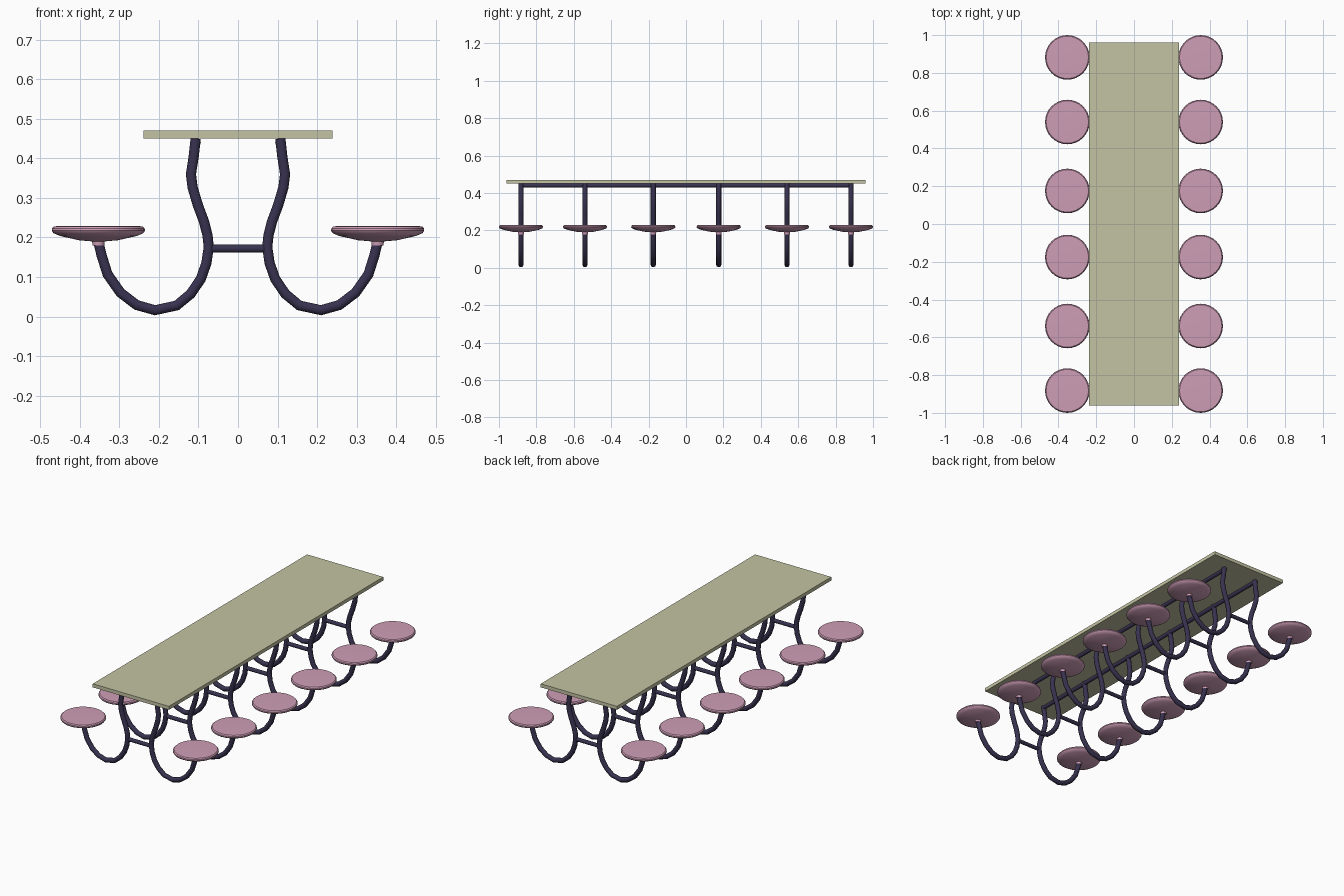
import bpy, bmesh, math

if "Cube" in bpy.data.objects:
    bpy.data.objects.remove(bpy.data.objects["Cube"])

def material(name, rgb):
    m = bpy.data.materials.new(name)
    m.diffuse_color = (*rgb, 1)
    m.use_nodes = True
    m.node_tree.nodes["Principled BSDF"].inputs["Base Color"].default_value = m.diffuse_color
    return m

TOP = material("olive_top", (0.55, 0.55, 0.37))
PINK = material("pink_seat", (0.62, 0.34, 0.47))
STEEL = material("dark_steel", (0.04, 0.032, 0.08))

def finish(ob, mat, angle=None):
    ob.data.materials.clear()
    ob.data.materials.append(mat)
    bpy.ops.object.select_all(action='DESELECT')
    ob.select_set(True)
    bpy.context.view_layer.objects.active = ob
    if angle:
        bpy.ops.object.shade_smooth_by_angle(angle=math.radians(angle))
    return ob

def tube(name, points, radius):
    cu = bpy.data.curves.new(name, 'CURVE')
    cu.dimensions = '3D'
    cu.bevel_depth = radius
    cu.bevel_resolution = 3
    cu.use_fill_caps = True
    sp = cu.splines.new('POLY')
    sp.points.add(len(points) - 1)
    for p, co in zip(sp.points, points):
        p.co = (*co, 1)
    ob = bpy.data.objects.new(name, cu)
    bpy.context.collection.objects.link(ob)
    bpy.ops.object.select_all(action='DESELECT')
    ob.select_set(True)
    bpy.context.view_layer.objects.active = ob
    bpy.ops.object.convert(target='MESH')
    return finish(bpy.context.object, STEEL, 50)

def lathe(name, profile, x, y, segments=32):
    bm = bmesh.new()
    vs = [bm.verts.new((r, 0, z)) for r, z in profile]
    es = [bm.edges.new(e) for e in zip(vs, vs[1:])]
    bmesh.ops.spin(bm, geom=vs + es, cent=(0, 0, 0), axis=(0, 0, 1),
                   angle=math.tau, steps=segments)
    bmesh.ops.remove_doubles(bm, verts=bm.verts, dist=1e-5)
    bmesh.ops.recalc_face_normals(bm, faces=bm.faces)
    me = bpy.data.meshes.new(name)
    bm.to_mesh(me)
    bm.free()
    ob = bpy.data.objects.new(name, me)
    ob.location = (x, y, 0)
    bpy.context.collection.objects.link(ob)
    return finish(ob, PINK, 35)

# Table top
bpy.ops.mesh.primitive_cube_add(size=1, location=(0, 0, 0.46))
top = bpy.context.object
top.name = "table_top"
top.scale = (0.478, 1.92, 0.02)
bpy.ops.object.transform_apply(location=False, rotation=False, scale=True)
finish(top, TOP)

# Bent leg path (x, z) from table underside down and out to the seat
LEG = [(0.107, 0.45), (0.112, 0.405), (0.119, 0.36), (0.115, 0.327), (0.102, 0.283),
       (0.086, 0.24), (0.077, 0.205), (0.074, 0.175), (0.08, 0.135), (0.094, 0.095),
       (0.12, 0.057), (0.155, 0.028), (0.21, 0.016), (0.256, 0.029), (0.297, 0.06),
       (0.33, 0.107), (0.345, 0.155), (0.353, 0.188)]

# Seat profile (radius, z): stub, shallow underside, rounded rim, flat top
SEAT = [(0, 0.179), (0.015, 0.179), (0.016, 0.190), (0.05, 0.193), (0.098, 0.204),
        (0.114, 0.211), (0.118, 0.217), (0.117, 0.223), (0.112, 0.228),
        (0.104, 0.2285), (0, 0.2265)]

ROWS = [-0.882, -0.54, -0.175, 0.175, 0.54, 0.882]
for i, y in enumerate(ROWS, 1):
    tube(f"cross_bar_{i}", [(-0.075, y, 0.172), (0.075, y, 0.172)], 0.011)
    for side, s in (("left", -1), ("right", 1)):
        tube(f"{side}_leg_{i}", [(s * x, y, z) for x, z in LEG], 0.0135)
        lathe(f"{side}_seat_{i}", SEAT, s * 0.353, y)

# Long rails under the top
for side, s in (("left", -1), ("right", 1)):
    tube(f"{side}_rail", [(s * 0.105, -0.885, 0.44), (s * 0.105, 0.885, 0.44)], 0.011)
